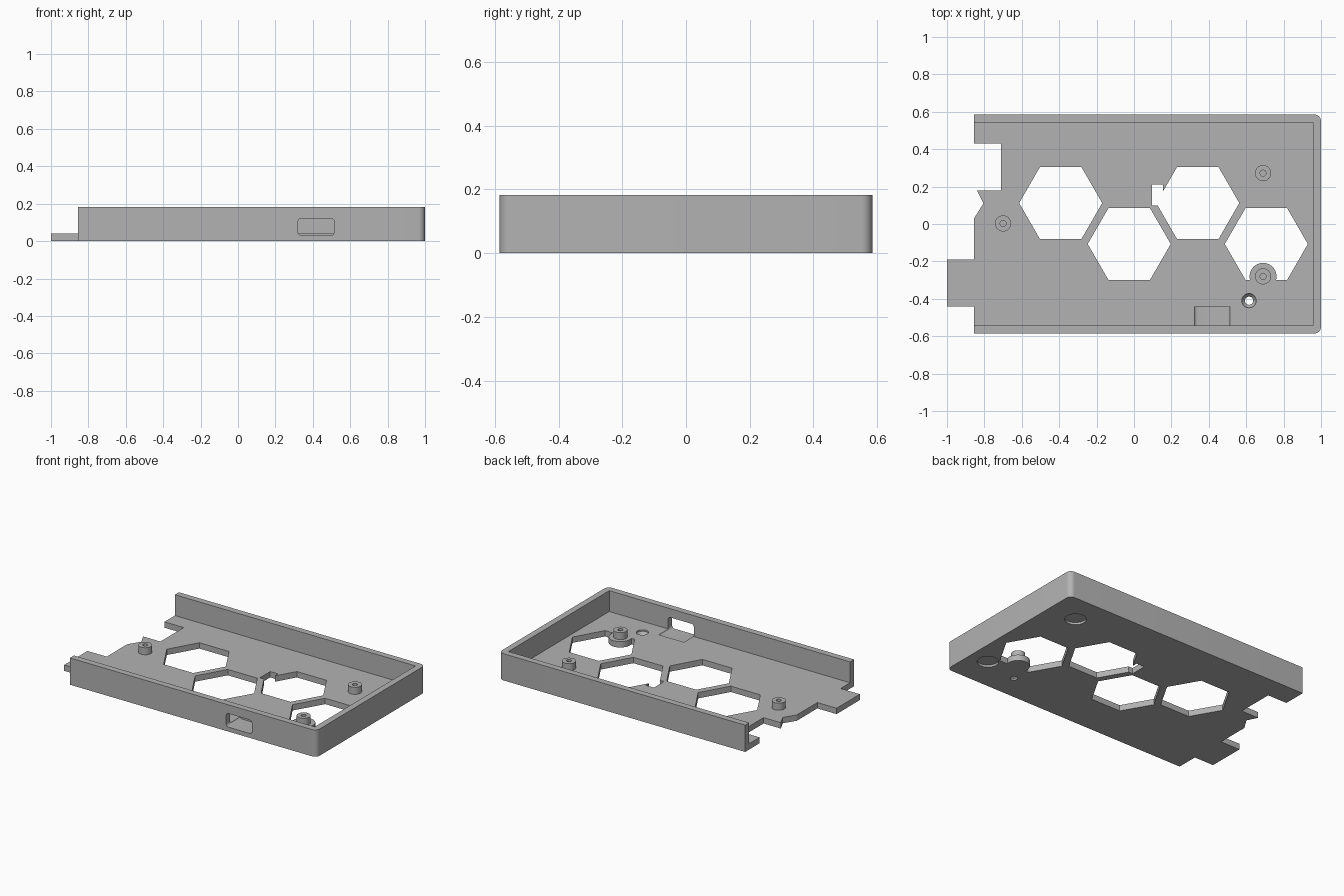
import bpy, bmesh, math
from mathutils import Matrix

cube = bpy.data.objects.get("Cube")
if cube:
    bpy.data.objects.remove(cube, do_unlink=True)

FLOOR, HEIGHT = 0.04, 0.182
HALF_Y, WALL = 0.585, 0.043

grey = bpy.data.materials.new("plain grey")
grey.use_nodes = True
grey.diffuse_color = (0.45, 0.45, 0.45, 1)
grey.node_tree.nodes["Principled BSDF"].inputs["Base Color"].default_value = (0.45, 0.45, 0.45, 1)


def finish(name, bm):
    bmesh.ops.recalc_face_normals(bm, faces=bm.faces)
    mesh = bpy.data.meshes.new(name)
    bm.to_mesh(mesh)
    bm.free()
    mesh.materials.append(grey)
    ob = bpy.data.objects.new(name, mesh)
    bpy.context.collection.objects.link(ob)
    return ob


def prism(name, points, z0, z1, matrix=Matrix()):
    """Extrude a flat outline from z0 to z1."""
    bm = bmesh.new()
    face = bm.faces.new([bm.verts.new((x, y, z0)) for x, y in points])
    new = bmesh.ops.extrude_face_region(bm, geom=[face])["geom"]
    moved = [v for v in new if isinstance(v, bmesh.types.BMVert)]
    bmesh.ops.translate(bm, vec=(0, 0, z1 - z0), verts=moved)
    bm.transform(matrix)
    return finish(name, bm)


def arc(cx, cy, r, start, end, steps):
    angles = [math.radians(start + (end - start) * i / steps) for i in range(steps + 1)]
    return [(cx + r * math.cos(a), cy + r * math.sin(a)) for a in angles]


def ring(cx, cy, r, sides):
    return arc(cx, cy, r, 0, 360, sides)[:-1]


def box(x0, x1, y0, y1):
    return [(x0, y0), (x1, y0), (x1, y1), (x0, y1)]


def lathe(name, profile, x, y, sides=40):
    """Spin a closed (radius, z) profile about a vertical axis at x, y."""
    bm = bmesh.new()
    verts = [bm.verts.new((r, 0, z)) for r, z in profile]
    edges = [bm.edges.new(pair) for pair in zip(verts, verts[1:])]
    bmesh.ops.spin(bm, geom=verts + edges, cent=(0, 0, 0), axis=(0, 0, 1),
                   angle=math.tau, steps=sides)
    bmesh.ops.remove_doubles(bm, verts=bm.verts, dist=1e-4)
    bm.transform(Matrix.Translation((x, y, 0)))
    return finish(name, bm)


def cut(target, cutter):
    """Subtract the cutter and discard it."""
    mod = target.modifiers.new("cut", "BOOLEAN")
    mod.operation, mod.solver, mod.object = "DIFFERENCE", "EXACT", cutter
    bpy.context.view_layer.objects.active = target
    bpy.ops.object.modifier_apply(modifier=mod.name)
    bpy.data.objects.remove(cutter, do_unlink=True)


def smooth(ob):
    bpy.ops.object.select_all(action="DESELECT")
    ob.select_set(True)
    bpy.context.view_layer.objects.active = ob
    bpy.ops.object.shade_smooth_by_angle(angle=math.radians(30))


# Tray: rounded right end, notched left end with a tongue
R = 0.035
outline = (arc(1 - R, R - HALF_Y, R, -90, 0, 8) + arc(1 - R, HALF_Y - R, R, 0, 90, 8)
           + [(-0.855, HALF_Y), (-0.855, 0.43), (-0.71, 0.43), (-0.71, 0.18),
              (-0.84, 0.18), (-0.805, 0.11), (-0.855, 0.03), (-0.855, -0.19),
              (-1, -0.19), (-1, -0.44), (-0.855, -0.44), (-0.855, -HALF_Y)])
tray = prism("tray", outline, 0, HEIGHT)
inner = HALF_Y - WALL
cut(tray, prism("cavity", box(-2, 1 - WALL, -inner, inner), FLOOR, 1))

# Hexagonal vents; the last keeps a round pad under its post
posts = [(0.69, 0.272), (-0.70, 0.003), (0.69, -0.28)]
for i in range(4):
    x, y = -0.392 + 0.3665 * i, 0.112 if i % 2 == 0 else -0.107
    vent = prism("vent", ring(x, y, 0.222, 6), -0.1, 0.1)
    if i == 3:
        cut(vent, prism("pad", ring(*posts[2], 0.072, 40), -0.2, 0.2))
    cut(tray, vent)
cut(tray, prism("vent_notch", box(0.095, 0.155, 0.10, 0.21), -0.1, 0.1))

# Port slot through the front wall, dipping into the floor
x0, x1, z0, z1, r = 0.32, 0.515, 0.03, 0.122, 0.02
slot = (arc(x1 - r, z0 + r, r, -90, 0, 5) + arc(x1 - r, z1 - r, r, 0, 90, 5)
        + arc(x0 + r, z1 - r, r, 90, 180, 5) + arc(x0 + r, z0 + r, r, 180, 270, 5))
cut(tray, prism("port", slot, 0.44, 0.7, Matrix.Rotation(math.pi / 2, 4, "X")))

# Countersunk hole and shallow foot recesses underneath
cut(tray, lathe("countersink", [(0, -0.1), (0.022, -0.1), (0.022, 0.012), (0.038, 0.03),
                                (0.038, 0.1), (0, 0.1)], 0.615, -0.41))
for x, y in [(0.79, 0.385), (0.866, -0.357)]:
    cut(tray, prism("foot_recess", ring(x, y, 0.066, 40), -0.1, 0.015))
smooth(tray)

# Mounting posts with blind screw holes
for i, (x, y) in enumerate(posts):
    post = lathe(f"mounting_post_{i + 1}", [(0, FLOOR), (0.016, FLOOR), (0.016, 0.088),
                 (0.043, 0.088), (0.043, 0.03), (0, 0.03)], x, y)
    smooth(post)
